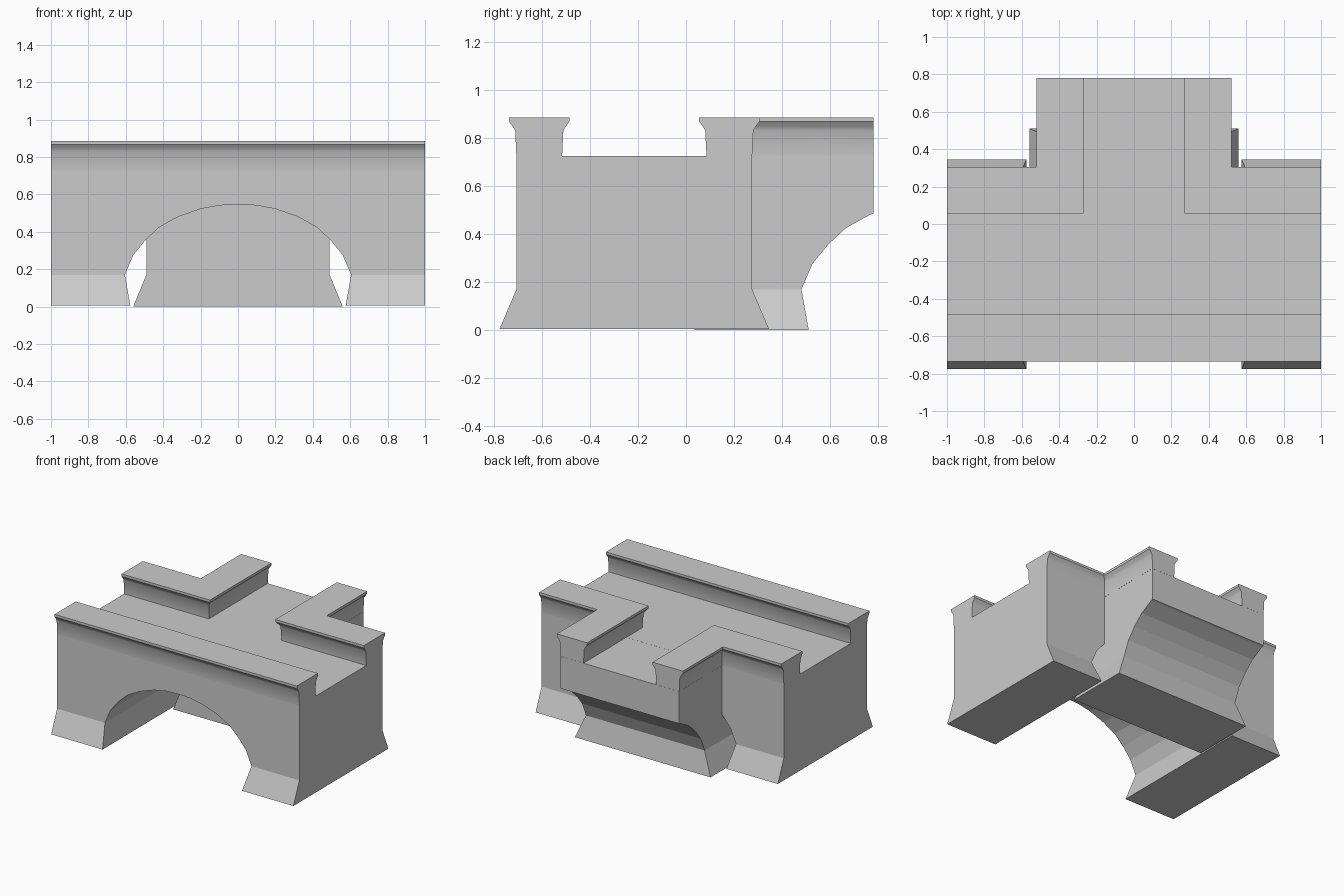
import bpy, bmesh, math

if "Cube" in bpy.data.objects:
    bpy.data.objects.remove(bpy.data.objects["Cube"])

stone = bpy.data.materials.new("grey_stone")
stone.use_nodes = True
GREY = (0.6, 0.6, 0.6, 1)
stone.diffuse_color = GREY
stone.node_tree.nodes["Principled BSDF"].inputs["Base Color"].default_value = GREY

ROAD, FOOT = 0.725, 0.17
INNER_X, INNER_Y = 0.27, 0.055      # road-side edges of the rear parapets
FRONT_Y = -0.485                    # road-side edge of the front parapet
WALL, FLARE, END = 0.22, 0.29, 0.78

# Parapet section: distance from the road-side edge, height
PARAPET_OUT = [(0.25, 0.885), (0.25, 0.867), (0.236, 0.848), (0.225, 0.83), (WALL, ROAD)]
PARAPET = [(0.25 - d, z) for d, z in reversed(PARAPET_OUT)] + PARAPET_OUT
ARCH = [(0.605, FOOT), (0.56, 0.275), (0.495, 0.355), (0.42, 0.425),
        (0.32, 0.48), (0.2, 0.522), (0.1, 0.541), (0, 0.546)]


def loft(name, rings, cap=True):
    """Join rings of points into a skin with closed ends."""
    bm = bmesh.new()
    rows = [[bm.verts.new(p) for p in ring] for ring in rings]
    n = len(rows[0])
    for a, b in zip(rows, rows[1:]):
        for i in range(n if cap else n - 1):
            j = (i + 1) % n
            bm.faces.new((a[i], a[j], b[j], b[i]))
    bm.faces.new(rows[0])
    bm.faces.new(rows[-1])
    bmesh.ops.recalc_face_normals(bm, faces=bm.faces)
    mesh = bpy.data.meshes.new(name)
    bm.to_mesh(mesh)
    bm.free()
    mesh.materials.append(stone)
    obj = bpy.data.objects.new(name, mesh)
    bpy.context.collection.objects.link(obj)
    return obj


def activate(obj):
    bpy.ops.object.select_all(action="DESELECT")
    obj.select_set(True)
    bpy.context.view_layer.objects.active = obj


def carve(obj, cutter):
    mod = obj.modifiers.new("arch", "BOOLEAN")
    mod.operation, mod.solver, mod.object = "DIFFERENCE", "EXACT", cutter
    activate(obj)
    bpy.ops.object.modifier_apply(modifier=mod.name)
    bpy.data.objects.remove(cutter)


def arch_outline():
    half = [(0.557, -0.1)] + ARCH
    return half + [(-u, z) for u, z in reversed(half[:-1])]


# Main span with the front parapet
section = [(FRONT_Y - d, z) for d, z in PARAPET]
section += [(FRONT_Y - WALL, FOOT), (FRONT_Y - FLARE, 0.005),
            (INNER_Y + FLARE, 0.005), (INNER_Y + WALL, FOOT), (INNER_Y + WALL, ROAD)]
main_span = loft("main_span", [[(x, y, z) for y, z in section] for x in (-1, 1)])
carve(main_span, loft("main_arch_cutter",
                      [[(u, y, z) for u, z in arch_outline()] for y in (-1, 1)]))

# Side branch, with half of a matching arch at its open end
wall_x, foot_x = INNER_X + WALL, INNER_X + FLARE
outline = [(foot_x, 0), (wall_x, FOOT), (wall_x, ROAD - 0.0005)]
outline += [(-x, z) for x, z in reversed(outline)]
branch_span = loft("branch_span", [[(x, y, z) for x, z in outline] for y in (0.035, END)])
carve(branch_span, loft("branch_arch_cutter",
                        [[(x, u + 1.085, z) for u, z in arch_outline()] for x in (-1, 1)]))

# Mitred corner parapets, one each side of the branch
corner = [[(1, INNER_Y + d, z) for d, z in PARAPET],
          [(INNER_X + d, INNER_Y + d, z) for d, z in PARAPET],
          [(INNER_X + d, END, z) for d, z in PARAPET]]
corner_parapets = loft("corner_parapets", corner, cap=False)
mirror = corner_parapets.modifiers.new("mirror", "MIRROR")
activate(corner_parapets)
bpy.ops.object.modifier_apply(modifier=mirror.name)

# Soften the moulding only
for obj in (main_span, branch_span, corner_parapets):
    activate(obj)
    bpy.ops.object.shade_smooth_by_angle(angle=math.radians(30))
    for face in obj.data.polygons:
        face.use_smooth = face.center.z > ROAD and abs(face.normal.z) < 0.9
